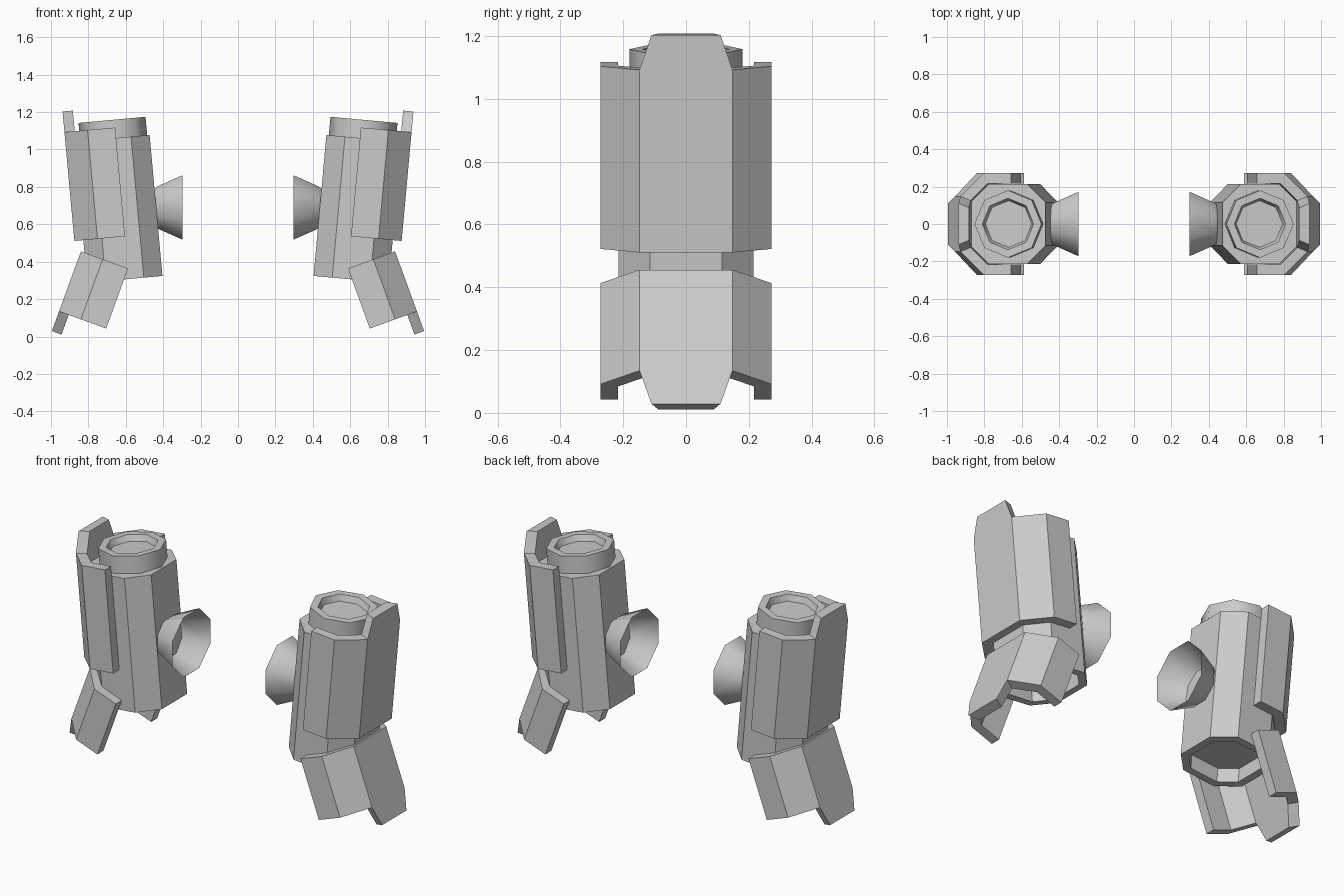
import bpy, bmesh, math
from mathutils import Matrix, Vector

if "Cube" in bpy.data.objects:
    bpy.data.objects.remove(bpy.data.objects["Cube"])

grey = bpy.data.materials.new("plain grey")
grey.diffuse_color = (0.6, 0.6, 0.6, 1)
grey.use_nodes = True
grey.node_tree.nodes["Principled BSDF"].inputs["Base Color"].default_value = grey.diffuse_color


def finish(name, bm, matrix, smooth=False, closed=True):
    """Place the part on the right side and mirror it to the left."""
    if closed:
        bmesh.ops.recalc_face_normals(bm, faces=bm.faces)
    bm.transform(matrix)
    me = bpy.data.meshes.new(name)
    bm.to_mesh(me)
    bm.free()
    me.materials.append(grey)
    ob = bpy.data.objects.new(name, me)
    bpy.context.collection.objects.link(ob)
    mirror = ob.modifiers.new("mirror", 'MIRROR')
    mirror.use_axis[0] = True
    mirror.use_mirror_merge = False
    if smooth:
        bpy.context.view_layer.objects.active = ob
        ob.select_set(True)
        bpy.ops.object.shade_smooth_by_angle(angle=math.radians(50))
        ob.select_set(False)
    return ob


def loft(bm, rings, cap=True):
    """Skin a list of equal-length rings of points."""
    loops = [[bm.verts.new(p) for p in ring] for ring in rings]
    n = len(loops[0])
    for a, b in zip(loops, loops[1:]):
        for i in range(n):
            j = (i + 1) % n
            bm.faces.new((a[i], a[j], b[j], b[i]))
    if cap:
        bm.faces.new(loops[0][::-1])
        bm.faces.new(loops[-1])


def cut_rect(cx, hx, hy, c, inset, h):
    """Rectangle with cut corners, shrunk evenly by inset."""
    hx, hy, c = hx - inset, hy - inset, c - 0.586 * inset
    pts = [(hx, -hy + c), (hx, hy - c), (hx - c, hy), (-hx + c, hy),
           (-hx, hy - c), (-hx, -hy + c), (-hx + c, -hy), (hx - c, -hy)]
    return [(cx + x, y, h) for x, y in pts]


def octagon(cx, r, h, turn=0.0):
    return [(cx + r * math.cos(turn + k * math.pi / 4),
             r * math.sin(turn + k * math.pi / 4), h) for k in range(8)]


def shield(name, matrix, v0, v1, u0, u1, tip):
    """Half-octagon armour plate with a tapered tongue on one end."""
    t, hy, hf = 0.055, 0.272, 0.148
    c = hy - hf
    k = 0.414 * t
    outer = [(v0, hy), (v1 - c, hy), (v1, hf)]
    inner = [(v1 - t, hf - k), (v1 - c - k, hy - t), (v0, hy - t)]
    half = lambda pts: [(v, -y) for v, y in reversed(pts)]
    prof = outer + half(outer) + half(inner) + inner
    bm = bmesh.new()
    loft(bm, [[(v, y, u) for v, y in prof] for u in (u0, u1)])
    base = u1 if tip > u1 else u0
    w = 0.11
    loft(bm, [[(v1, hf, base), (v1, -hf, base), (v1 - t, -hf + k, base), (v1 - t, hf - k, base)],
              [(v1, w, tip), (v1, -w, tip), (v1 - t, -w + k, tip), (v1 - t, w - k, tip)]])
    finish(name, bm, matrix)


upper = Matrix.Rotation(math.radians(5.2), 4, 'Y')
lower = Matrix.Rotation(math.radians(-20), 4, 'Y')

# Main eight-sided body with a recessed underside
bm = bmesh.new()
body = (0.575, 0.202, 0.215, 0.1)
loft(bm, [cut_rect(*body, 0.04, 0.44), cut_rect(*body, 0.04, 0.359),
          cut_rect(*body, 0, 0.359), cut_rect(*body, 0, 1.116)])
finish("body", bm, upper)

# Round collar on top with a shallow recess
bm = bmesh.new()
loft(bm, [octagon(0.566, 0.18, 1.11), octagon(0.566, 0.18, 1.2145),
          octagon(0.566, 0.138, 1.2145), octagon(0.566, 0.125, 1.18)])
finish("top_collar", bm, upper, smooth=True)

# Outer armour plates
shield("upper_shield", upper, 0.553, 0.825, 0.588, 1.172, 1.283)
shield("lower_shield", lower, 0.677, 0.945, -0.201, 0.141, -0.313)

# Flared open nozzle on the inner face, pointing to the centre
bm = bmesh.new()
s = 1 / math.cos(math.pi / 8)
loft(bm, [octagon(0, r * s, h, math.pi / 8)
          for r, h in ((0.095, 0.0), (0.113, 0.02), (0.172, 0.153))], cap=False)
place = Matrix.Translation((0.45, 0, 0.69)) @ Matrix.Rotation(math.radians(-90), 4, 'Y')
finish("nozzle", bm, place, smooth=True, closed=False)
